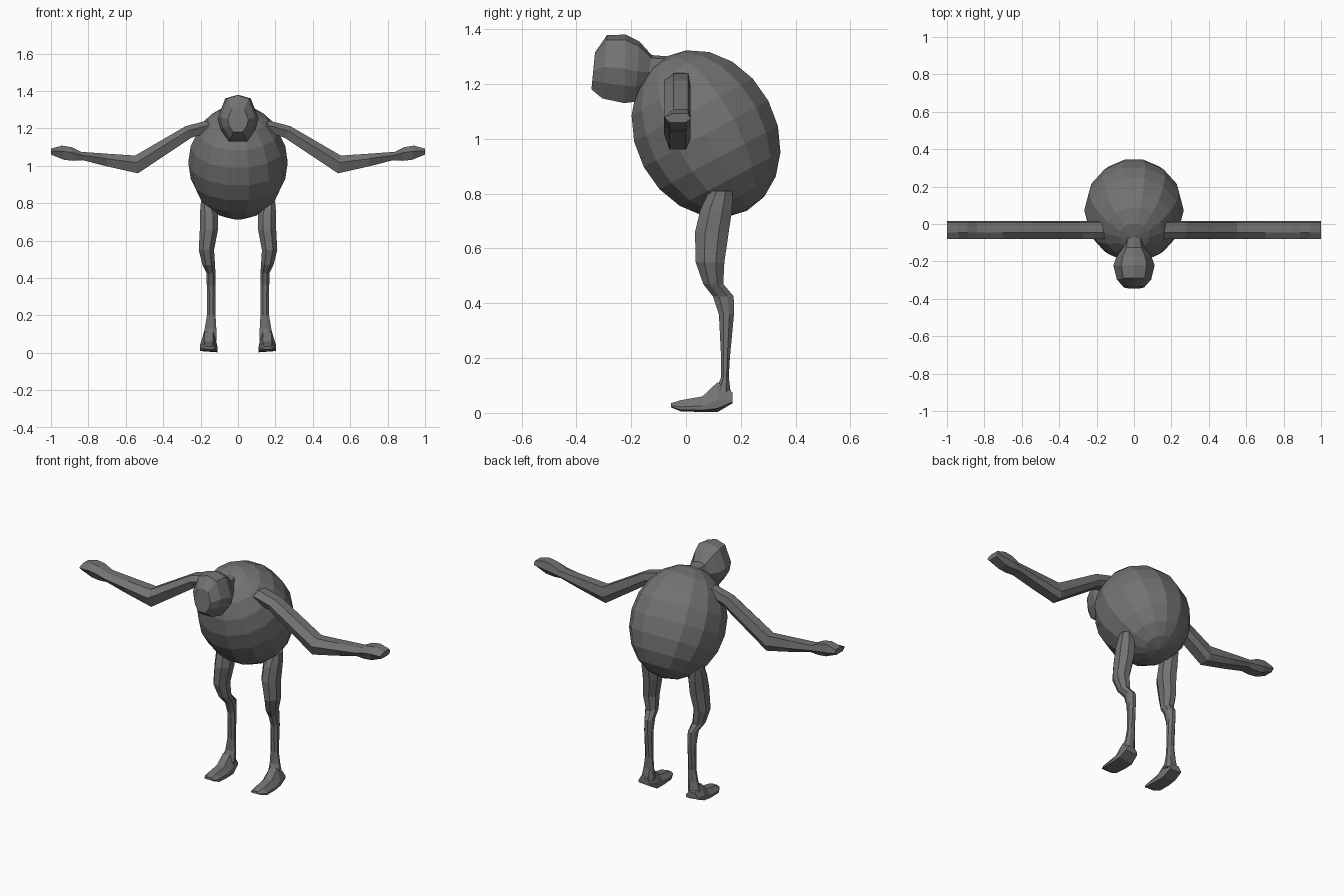
import bpy, bmesh, math
from mathutils import Matrix

grey = bpy.data.materials.new("dark grey")
grey.diffuse_color = (0.17, 0.17, 0.17, 1)


def finish(bm, name, mirror=False):
    bmesh.ops.recalc_face_normals(bm, faces=bm.faces)
    me = bpy.data.meshes.new(name)
    bm.to_mesh(me)
    bm.free()
    me.materials.append(grey)
    ob = bpy.data.objects.new(name, me)
    bpy.context.collection.objects.link(ob)
    if mirror:
        ob.modifiers.new("mirror", 'MIRROR')
    return ob


def loft(name, rings, mirror=False):
    """Skin a list of equal-sized point rings and cap both ends."""
    bm = bmesh.new()
    vs = [[bm.verts.new(p) for p in r] for r in rings]
    n = len(vs[0])
    for a, b in zip(vs, vs[1:]):
        for i in range(n):
            j = (i + 1) % n
            bm.faces.new((a[i], a[j], b[j], b[i]))
    bm.faces.new(vs[0])
    bm.faces.new(vs[-1])
    return finish(bm, name, mirror)


# Body: tilted low-poly egg
bm = bmesh.new()
bmesh.ops.create_uvsphere(bm, u_segments=14, v_segments=10, radius=1)
bm.transform(Matrix.Translation((0, 0.073, 1.018))
             @ Matrix.Rotation(math.radians(28), 4, 'X')
             @ Matrix.Diagonal((0.266, 0.264, 0.318, 1))
             @ Matrix.Rotation(math.pi / 2, 4, 'Z'))
finish(bm, "body")

# Head: sections from neck to muzzle (y top, y bottom, z top, z bottom, half width)
head = [(-0.06, -0.12, 1.30, 1.18, 0.05), (-0.125, -0.145, 1.305, 1.18, 0.065),
        (-0.17, -0.185, 1.355, 1.135, 0.095), (-0.22, -0.225, 1.38, 1.13, 0.11),
        (-0.288, -0.305, 1.378, 1.147, 0.092), (-0.332, -0.345, 1.315, 1.18, 0.055)]
shape = [(0, 1), (0.62, 0.92), (1, 0.5), (0.85, 0.25), (0.45, 0),
         (-0.45, 0), (-0.85, 0.25), (-1, 0.5), (-0.62, 0.92)]
loft("head", [[(w * u, yb + (yt - yb) * v, zb + (zt - zb) * v) for u, v in shape]
              for yt, yb, zt, zb, w in head])

# Arms with hands: sections (x top, x bottom, z top, z bottom)
arm = [(0.10, 0.10, 1.245, 1.165), (0.18, 0.17, 1.238, 1.175), (0.28, 0.25, 1.212, 1.15),
       (0.55, 0.535, 1.055, 0.96), (0.70, 0.70, 1.065, 0.997), (0.84, 0.83, 1.075, 1.03),
       (0.89, 0.88, 1.10, 1.027), (0.94, 0.93, 1.108, 1.032), (1.0, 1.0, 1.092, 1.06)]
prof = [(-0.08, 0.6), (-0.045, 1), (0.008, 1), (0.017, 0.4), (0.0, 0), (-0.06, 0)]
loft("arm", [[(xb + (xt - xb) * v, y, zb + (zt - zb) * v) for y, v in prof]
             for xt, xb, zt, zb in arm], True)

# Legs: horizontal sections (z, y front, y back, x inner, x outer)
leg = [(0.81, 0.085, 0.17, 0.135, 0.198), (0.74, 0.052, 0.168, 0.107, 0.204),
       (0.66, 0.033, 0.156, 0.107, 0.204), (0.55, 0.035, 0.14, 0.128, 0.21),
       (0.47, 0.063, 0.136, 0.123, 0.19), (0.425, 0.098, 0.174, 0.12, 0.168),
       (0.36, 0.12, 0.175, 0.12, 0.167), (0.20, 0.128, 0.16, 0.12, 0.166),
       (0.13, 0.128, 0.156, 0.116, 0.178), (0.06, 0.10, 0.165, 0.114, 0.195)]
octa = [(0.28, 0), (0.72, 0), (1, 0.3), (1, 0.7), (0.72, 1), (0.28, 1), (0, 0.7), (0, 0.3)]
loft("leg", [[(x0 + (x1 - x0) * u, y0 + (y1 - y0) * v, z) for u, v in octa]
             for z, y0, y1, x0, x1 in leg], True)

# Feet: sections from heel to toe (y, z bottom, z top, x inner, x outer)
foot = [(0.17, 0.035, 0.075, 0.12, 0.198), (0.115, 0.003, 0.112, 0.112, 0.202),
        (0.06, 0.003, 0.06, 0.11, 0.204), (-0.02, 0.006, 0.046, 0.112, 0.204),
        (-0.055, 0.02, 0.035, 0.125, 0.185)]
sole = [(0, 0), (1, 0.12), (1, 0.4), (0.75, 1), (0.25, 1), (0, 0.4)]
loft("foot", [[(x0 + (x1 - x0) * u, y, z0 + (z1 - z0) * v) for u, v in sole]
              for y, z0, z1, x0, x1 in foot], True)
